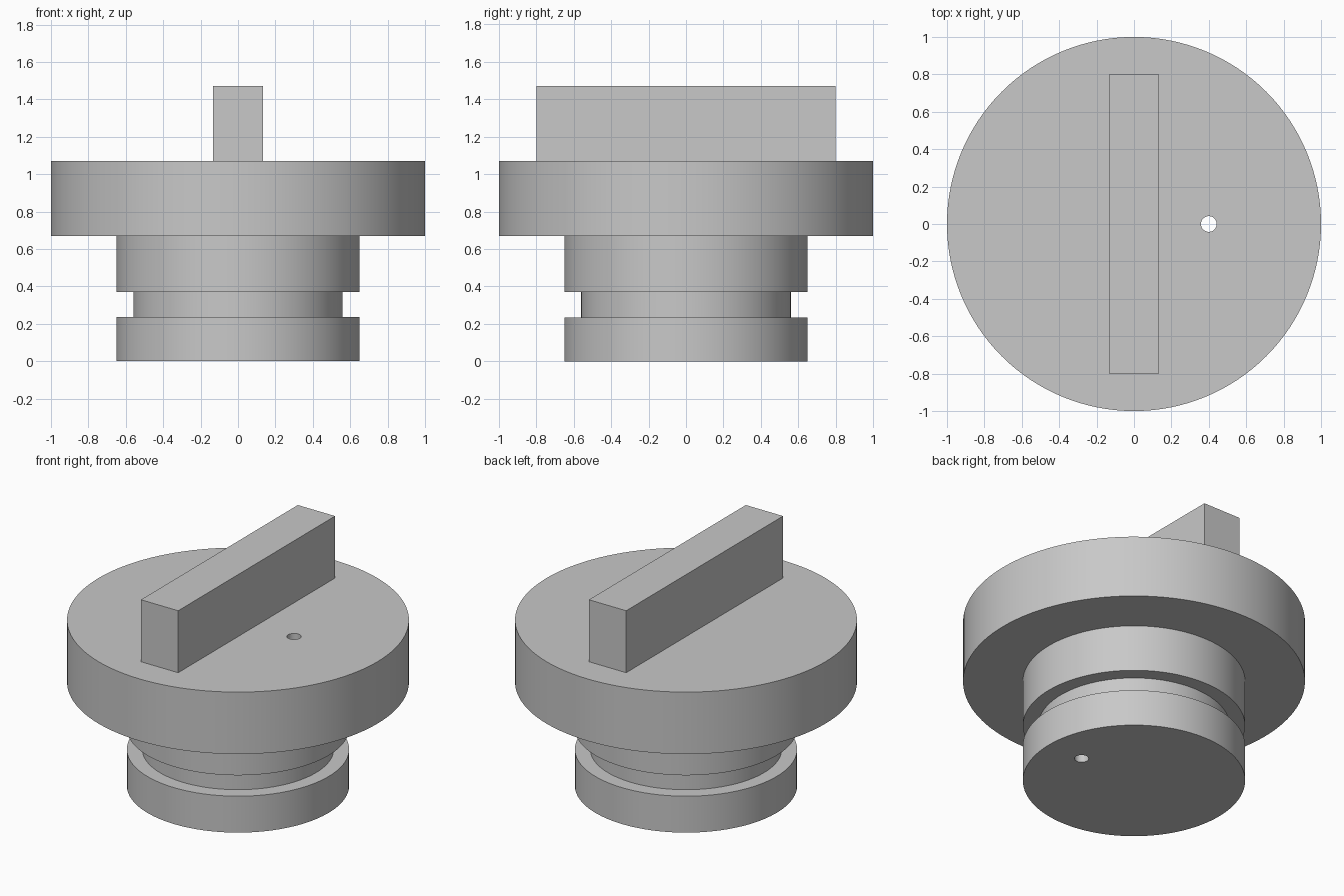
import bpy, bmesh, math

cube = bpy.data.objects.get("Cube")
if cube:
    bpy.data.objects.remove(cube, do_unlink=True)

grey = bpy.data.materials.new("plain_grey")
grey.use_nodes = True
colour = (0.58, 0.58, 0.58, 1)
grey.diffuse_color = colour
grey.node_tree.nodes["Principled BSDF"].inputs["Base Color"].default_value = colour


def lathe(name, profile, segments):
    """Revolve (radius, height) points around z and cap both ends."""
    bm = bmesh.new()
    rings = []
    for r, z in profile:
        angles = [2 * math.pi * i / segments for i in range(segments)]
        rings.append([bm.verts.new((r * math.cos(a), r * math.sin(a), z)) for a in angles])
    for low, high in zip(rings, rings[1:]):
        for i in range(segments):
            j = (i + 1) % segments
            bm.faces.new((low[i], low[j], high[j], high[i]))
    bm.faces.new(rings[0])
    bm.faces.new(rings[-1])
    bmesh.ops.recalc_face_normals(bm, faces=bm.faces)
    mesh = bpy.data.meshes.new(name)
    bm.to_mesh(mesh)
    bm.free()
    mesh.materials.append(grey)
    obj = bpy.data.objects.new(name, mesh)
    bpy.context.collection.objects.link(obj)
    return obj


# Plug body: grooved stem below a wide flange
plug_r, groove_r, flange_r = 0.65, 0.56, 1.0
groove_low, groove_high, flange_low, flange_top = 0.235, 0.37, 0.67, 1.07
body = lathe("plug_body", [
    (plug_r, 0), (plug_r, groove_low),
    (groove_r, groove_low), (groove_r, groove_high),
    (plug_r, groove_high), (plug_r, flange_low),
    (flange_r, flange_low), (flange_r, flange_top)], 128)

# Vent hole running right through the body
drill = lathe("vent_hole_cutter", [(0.042, -0.1), (0.042, 1.2)], 32)
drill.location.x = 0.4
drill.hide_render = True
cut = body.modifiers.new("vent_hole", "BOOLEAN")
cut.operation = "DIFFERENCE"
cut.solver = "EXACT"
cut.object = drill

bpy.ops.object.select_all(action="DESELECT")
body.select_set(True)
bpy.context.view_layer.objects.active = body
bpy.ops.object.modifier_apply(modifier=cut.name)
bpy.data.objects.remove(drill, do_unlink=True)
bpy.ops.object.shade_smooth_by_angle(angle=math.radians(30))

# Grip bar standing on the flange
height = 0.4
bpy.ops.mesh.primitive_cube_add(size=1, location=(0, 0, flange_top + height / 2))
grip = bpy.context.object
grip.name = "grip_bar"
grip.scale = (0.266, 1.6, height)
bpy.ops.object.transform_apply(location=False, rotation=False, scale=True)
grip.data.materials.append(grey)
